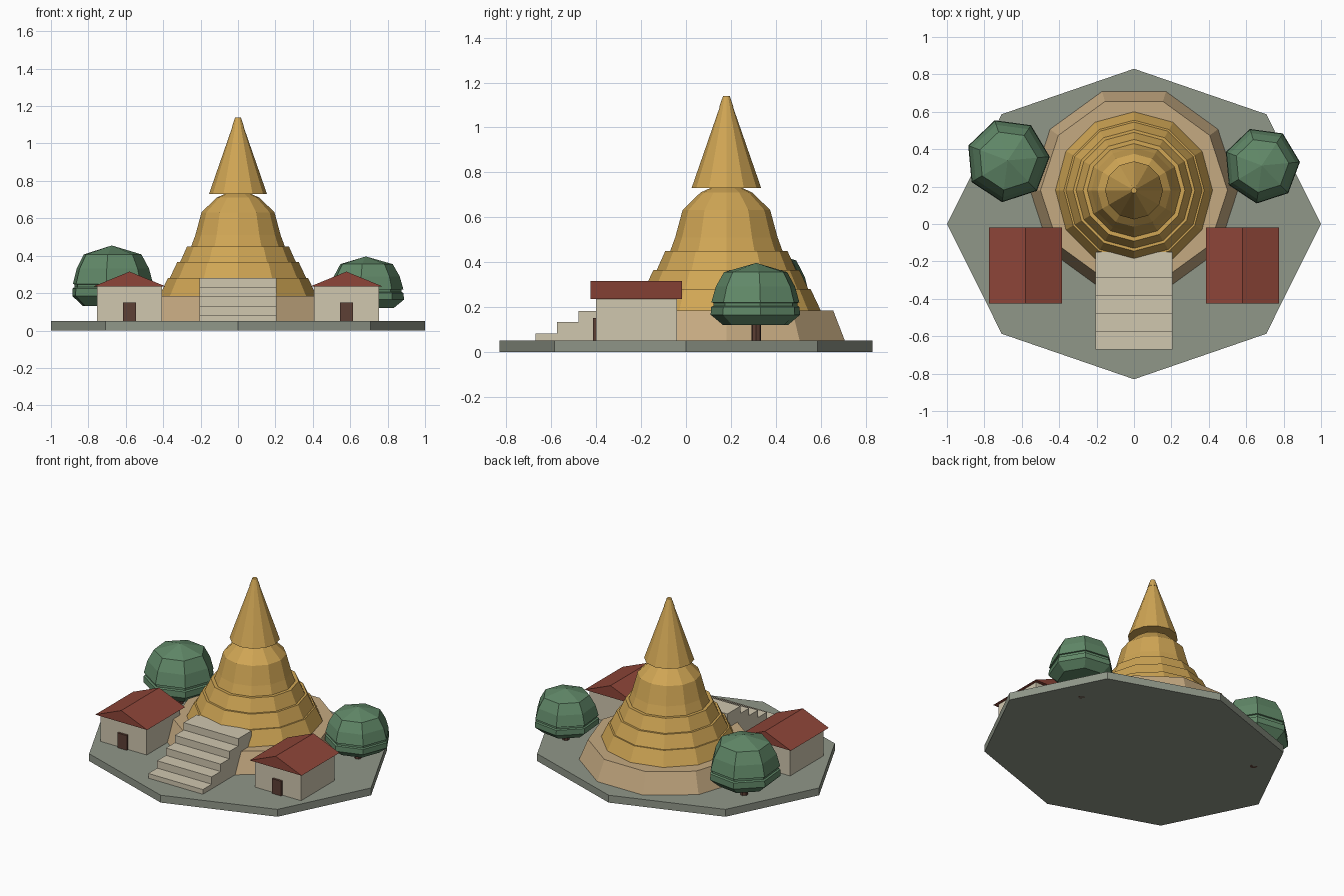
import bpy, bmesh
from math import pi, cos, sin

if "Cube" in bpy.data.objects:
    bpy.data.objects.remove(bpy.data.objects["Cube"])


def material(name, rgb):
    m = bpy.data.materials.new(name)
    m.diffuse_color = (*rgb, 1)
    m.use_nodes = True
    m.node_tree.nodes["Principled BSDF"].inputs["Base Color"].default_value = m.diffuse_color
    return m


STONE = material("stone", (0.28, 0.31, 0.25))
TAN = material("tan", (0.56, 0.40, 0.22))
GOLD = material("gold", (0.63, 0.38, 0.09))
CREAM = material("cream", (0.63, 0.57, 0.43))
RED = material("red_tile", (0.27, 0.06, 0.04))
BROWN = material("brown", (0.11, 0.05, 0.035))
GREEN = material("green", (0.12, 0.25, 0.14))


def finish(name, bm, mat):
    bmesh.ops.remove_doubles(bm, verts=bm.verts, dist=1e-5)
    bmesh.ops.recalc_face_normals(bm, faces=bm.faces)
    me = bpy.data.meshes.new(name)
    bm.to_mesh(me)
    bm.free()
    me.materials.append(mat)
    ob = bpy.data.objects.new(name, me)
    bpy.context.collection.objects.link(ob)
    return ob


def lathe(name, profile, sides, mat, x=0, y=0, turn=0, y_scale=1):
    """Faceted solid of revolution from (radius, z) points, closed at both ends."""
    bm = bmesh.new()
    rings = []
    for r, z in profile:
        r = max(r, 1e-7)
        rings.append([bm.verts.new((x + r * cos(turn + 2 * pi * i / sides),
                                    y + r * sin(turn + 2 * pi * i / sides) * y_scale, z))
                      for i in range(sides)])
    for a, b in zip(rings, rings[1:]):
        for i in range(sides):
            j = (i + 1) % sides
            bm.faces.new((a[i], a[j], b[j], b[i]))
    if profile[0][0] > 0:
        bm.faces.new(rings[0][::-1])
    if profile[-1][0] > 0:
        bm.faces.new(rings[-1])
    return finish(name, bm, mat)


def prism(name, outline, axis, lo, hi, mat):
    """Extrude a 2D outline along x (outline is y,z) or along y (outline is x,z)."""
    bm = bmesh.new()
    place = (lambda p, t: (t, *p)) if axis == "x" else (lambda p, t: (p[0], t, p[1]))
    a, b = ([bm.verts.new(place(p, t)) for p in outline] for t in (lo, hi))
    bm.faces.new(a)
    bm.faces.new(b[::-1])
    for i in range(len(a)):
        j = (i + 1) % len(a)
        bm.faces.new((a[i], a[j], b[j], b[i]))
    return finish(name, bm, mat)


def rect(x0, x1, z0, z1):
    return [(x0, z0), (x1, z0), (x1, z1), (x0, z1)]


# Ground slab and terrace
CY = 0.18
lathe("ground_slab", [(1, 0), (1, 0.05)], 8, STONE, y_scale=0.83)
lathe("terrace", [(0.555, 0.05), (0.5, 0.185)], 10, TAN, y=CY)

# Stupa: three tapering tiers, bell, spire and tip
tiers = [(0.42, 0.375, 0.185, 0.28), (0.365, 0.325, 0.28, 0.365), (0.31, 0.272, 0.365, 0.45)]
for i, (r0, r1, z0, z1) in enumerate(tiers):
    lathe(f"tier_{i + 1}", [(r0, z0), (r1, z1)], 12, GOLD, y=CY)
lathe("bell", [(0.25, 0.45), (0.228, 0.51), (0.195, 0.632), (0.115, 0.71), (0.06, 0.735)],
      12, GOLD, y=CY)
lathe("spire", [(0.155, 0.73), (0.03, 1.09)], 12, GOLD, y=CY)
lathe("spire_tip", [(0.032, 1.09), (0.015, 1.14)], 12, GOLD, y=CY)

# Staircase: one stepped side outline
steps = [(-0.15, 0.05)]
for i in range(5):
    y = -0.67 + 0.095 * i
    steps += [(y, 0.05 if i == 0 else 0.032 + 0.05 * i), (y, 0.082 + 0.05 * i)]
steps.append((-0.15, 0.282))
prism("staircase", steps, "x", -0.205, 0.205, CREAM)

# Two houses
for side, s in (("left", -1), ("right", 1)):
    cx = 0.58 * s
    prism(f"{side}_house_walls", rect(cx - 0.174, cx + 0.174, 0.05, 0.237), "y", -0.4, -0.04, CREAM)
    prism(f"{side}_house_roof", [(cx - 0.195, 0.235), (cx + 0.195, 0.235), (cx, 0.315)],
          "y", -0.425, -0.018, RED)
    prism(f"{side}_house_door", rect(cx - 0.035, cx + 0.035, 0.05, 0.15), "y", -0.415, -0.39, BROWN)

# Two trees: seven-sided crowns on short trunks
crown = [(0.15, 0.07), (0.205, 0.115), (0.203, 0.15), (0.193, 0.155), (0.193, 0.168),
         (0.202, 0.17), (0.182, 0.24), (0.145, 0.305), (0, 0.346)]
for side, x, y, k, h in (("left", -0.675, 0.34, 1.1, 1.17), ("right", 0.683, 0.313, 1, 1)):
    lathe(f"{side}_tree_trunk", [(0.022 * k, 0), (0.022 * k, 0.2)], 7, BROWN, x, y)
    lathe(f"{side}_tree_crown", [(r * k, 0.05 + z * h) for r, z in crown], 7, GREEN, x, y, 0.09)
